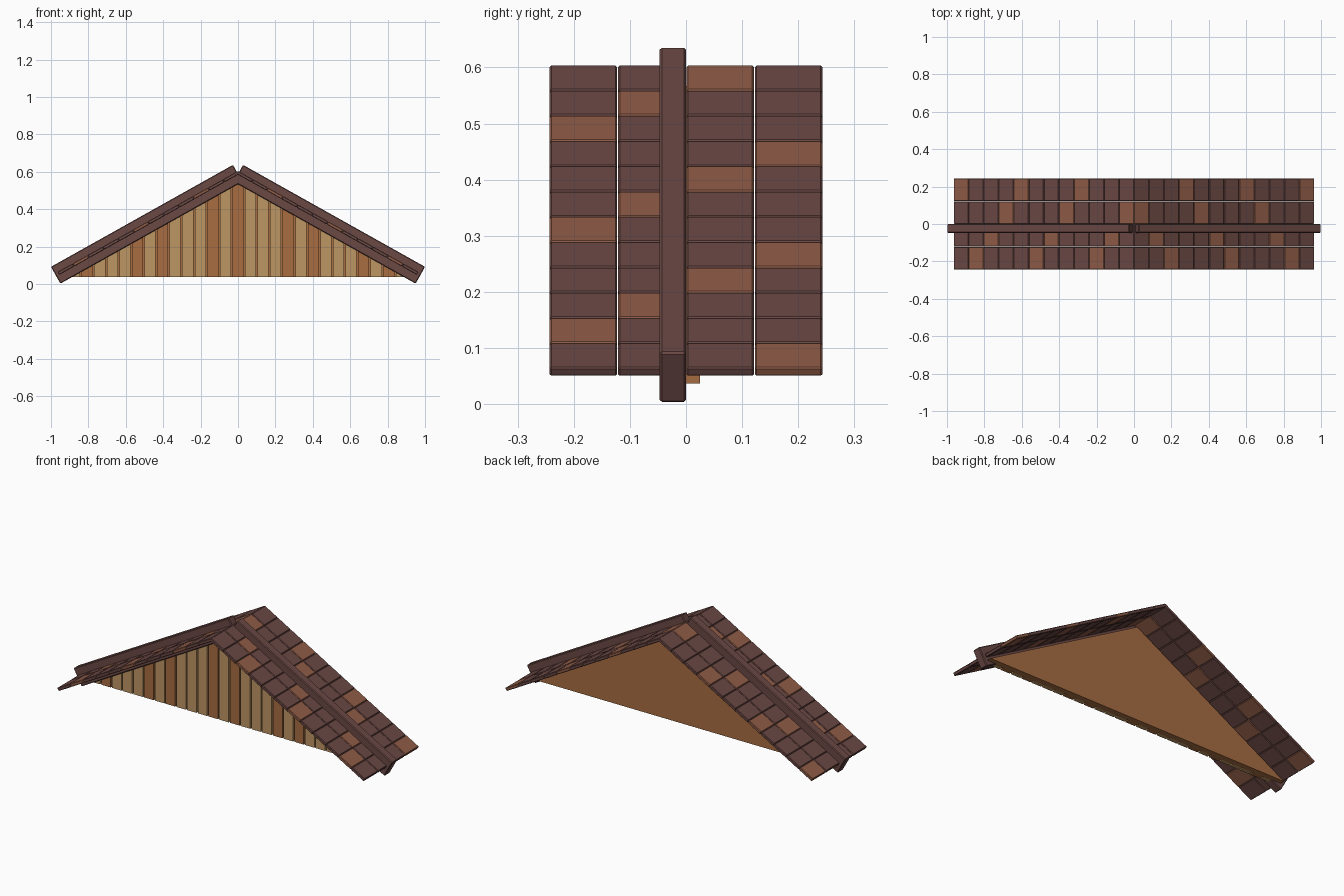
import bpy
import bmesh
import math
from mathutils import Matrix, Vector

old = bpy.data.objects.get("Cube")
if old:
    bpy.data.objects.remove(old, do_unlink=True)

SLOPE = math.atan(0.56)
TILES, ROWS, PITCH = 12, 4, 0.122


def material(name, rgb):
    linear = [((c / 255 + 0.055) / 1.055) ** 2.4 for c in rgb] + [1]
    mat = bpy.data.materials.new(name)
    mat.use_nodes = True
    mat.diffuse_color = linear
    mat.node_tree.nodes["Principled BSDF"].inputs["Base Color"].default_value = linear
    return mat


dark = material("dark red brown", (106, 72, 68))
clay = material("clay brown", (143, 92, 71))
wood = material("warm wood", (168, 109, 66))
tan = material("pale wood", (190, 150, 100))


def finish(name, bm, mats, bevel=0):
    bmesh.ops.recalc_face_normals(bm, faces=bm.faces)
    mesh = bpy.data.meshes.new(name)
    bm.to_mesh(mesh)
    bm.free()
    for mat in mats:
        mesh.materials.append(mat)
    obj = bpy.data.objects.new(name, mesh)
    bpy.context.collection.objects.link(obj)
    if bevel:
        mod = obj.modifiers.new("soft edges", "BEVEL")
        mod.width = bevel
        mod.segments = 1
    return obj


def add_box(bm, side, top, start, end, thick, y0, y1, index=0):
    """Box lying on a roof slope: start and end are distances down from the top point."""
    size = Matrix.Diagonal((end - start, y1 - y0, thick, 1))
    local = Matrix.Translation(((start + end) / 2, (y0 + y1) / 2, -thick / 2))
    place = Matrix.Translation(top) @ Matrix.Rotation(SLOPE, 4, "Y")
    mirror = Matrix.Diagonal((side, 1, 1, 1))
    made = bmesh.ops.create_cube(bm, size=1, matrix=mirror @ place @ local @ size)
    for face in {f for v in made["verts"] for f in v.link_faces}:
        face.material_index = index


def add_prism(bm, outline, y0, y1, index=0):
    """Extrude an x-z outline from y0 to y1."""
    face = bm.faces.new([bm.verts.new((x, y0, z)) for x, z in outline])
    made = bmesh.ops.extrude_face_region(bm, geom=[face], use_keep_orig=True)
    verts = [g for g in made["geom"] if isinstance(g, bmesh.types.BMVert)]
    bmesh.ops.translate(bm, verts=verts, vec=(0, y1 - y0, 0))
    for f in {f for v in verts for f in v.link_faces} | {face}:
        f.material_index = index


# Shingles and sloping gable beam on each side
step = 0.965 / math.cos(SLOPE) / TILES
for side, label in ((1, "left"), (-1, "right")):
    bm = bmesh.new()
    for row in range(ROWS):
        y = (row - ROWS / 2) * PITCH
        for i in range(TILES):
            accent = int((i + row) % 4 == 2)
            add_box(bm, side, Vector((0, 0, 0.605)), i * step + 0.0005, (i + 1) * step - 0.0005,
                    0.018, y + 0.001, y + PITCH - 0.001, accent)
    finish(label + "_shingles", bm, (dark, clay), 0.003)

    bm = bmesh.new()
    add_box(bm, side, Vector((0.027, 0, 0.637)), 0, 0.973 / math.cos(SLOPE), 0.103, -0.047, 0)
    finish(label + "_gable_beam", bm, (dark,), 0.004)

# Triangular backing panel
BASE, APEX = 0.037, 0.567
rise = math.tan(SLOPE)
half = (APEX - BASE) / rise
bm = bmesh.new()
add_prism(bm, [(-half, BASE), (half, BASE), (0, APEX)], -0.008, 0.025)
finish("gable_panel", bm, (wood,))

# Upright planks cut to the slope
bm = bmesh.new()
width = 0.0672
for k in range(-13, 14):
    x0, x1 = (k - 0.5) * width + 0.004, (k + 0.5) * width - 0.004
    outline = [(x0, BASE), (x1, BASE), (x1, APEX - abs(x1) * rise)]
    if k == 0:
        outline.append((0, APEX))
    outline.append((x0, APEX - abs(x0) * rise))
    add_prism(bm, outline, -0.03, -0.006, int(k % 6 in (0, 4)))
finish("gable_planks", bm, (tan, wood))
